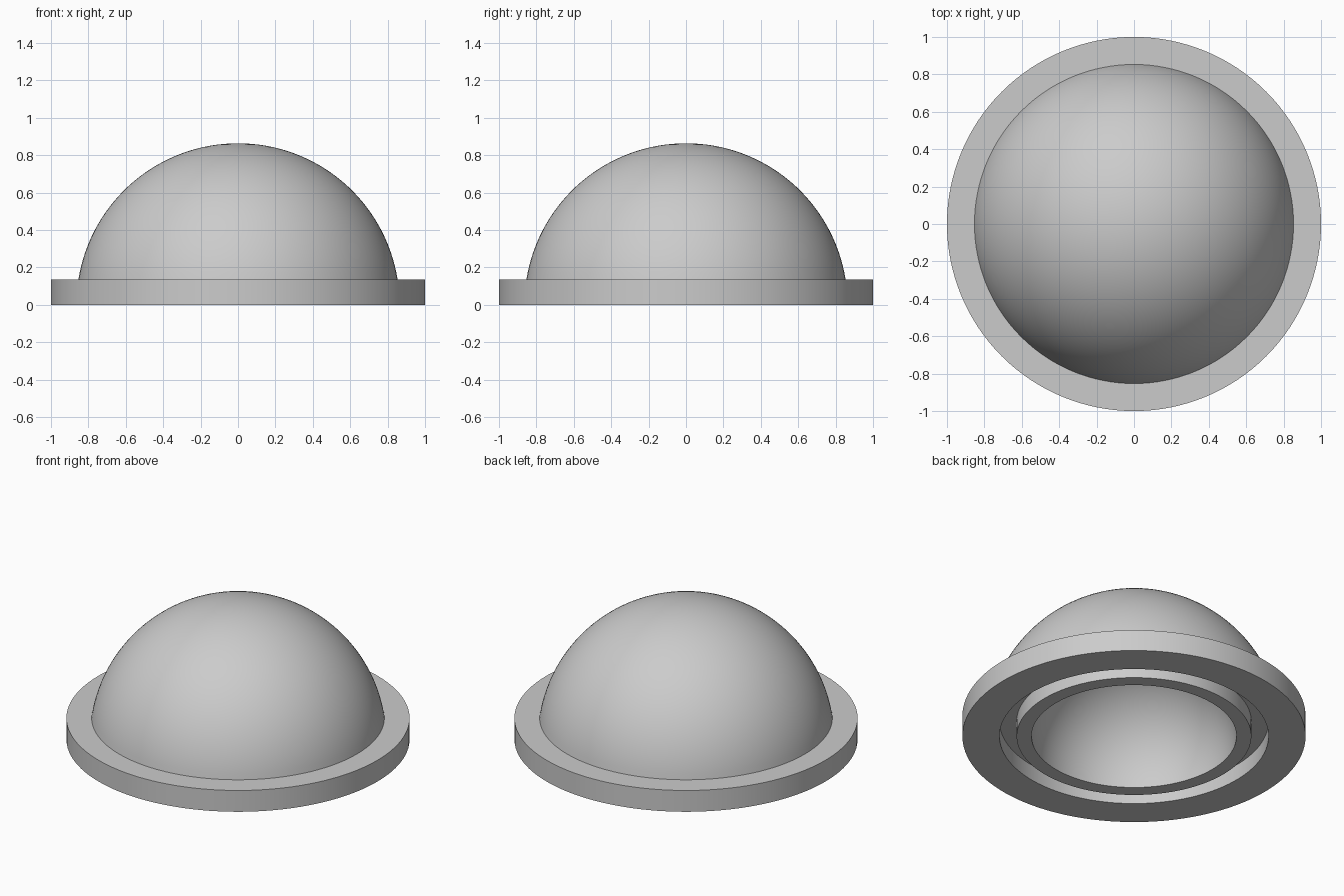
import bpy
import bmesh
from math import asin, cos, sin, pi, radians

cube = bpy.data.objects.get("Cube")
if cube:
    bpy.data.objects.remove(cube, do_unlink=True)

# Dimensions
DOME_R, CAVITY_R, FLANGE_R = 0.864, 0.597, 1.0
FLANGE_H = 0.137
GROOVE_IN, GROOVE_OUT, GROOVE_DEPTH = 0.684, 0.784, 0.1
SEGMENTS, ARC_STEPS = 128, 32

# Single grey material
grey = bpy.data.materials.new("plain grey")
colour = (0.6, 0.6, 0.6, 1.0)
grey.diffuse_color = colour
grey.use_nodes = True
grey.node_tree.nodes["Principled BSDF"].inputs["Base Color"].default_value = colour


def arc(radius, start, end):
    """Points (r, z) on a circle centred on the base plane."""
    angles = [start + (end - start) * i / ARC_STEPS for i in range(ARC_STEPS + 1)]
    return [(radius * cos(a), radius * sin(a)) for a in angles]


def lathe(name, profile, material):
    """Revolve an (r, z) profile around the vertical axis."""
    bm = bmesh.new()
    verts = [bm.verts.new((r, 0, z)) for r, z in profile]
    edges = [bm.edges.new(pair) for pair in zip(verts, verts[1:])]
    bmesh.ops.spin(bm, geom=verts + edges, cent=(0, 0, 0), axis=(0, 0, 1),
                   angle=2 * pi, steps=SEGMENTS)
    bmesh.ops.remove_doubles(bm, verts=bm.verts[:], dist=1e-4)
    bmesh.ops.recalc_face_normals(bm, faces=bm.faces[:])
    mesh = bpy.data.meshes.new(name)
    bm.to_mesh(mesh)
    bm.free()
    mesh.materials.append(material)
    obj = bpy.data.objects.new(name, mesh)
    bpy.context.collection.objects.link(obj)
    bpy.ops.object.select_all(action="DESELECT")
    obj.select_set(True)
    bpy.context.view_layer.objects.active = obj
    bpy.ops.object.shade_smooth_by_angle(angle=radians(30))
    return obj


# Hollow underside, ring groove, flange rim, then the outer dome
profile = arc(CAVITY_R, pi / 2, 0)
profile += [(GROOVE_IN, 0), (GROOVE_IN, GROOVE_DEPTH),
            (GROOVE_OUT, GROOVE_DEPTH), (GROOVE_OUT, 0)]
profile += [(FLANGE_R, 0), (FLANGE_R, FLANGE_H)]
profile += arc(DOME_R, asin(FLANGE_H / DOME_R), pi / 2)
lathe("flanged_dome", profile, grey)
